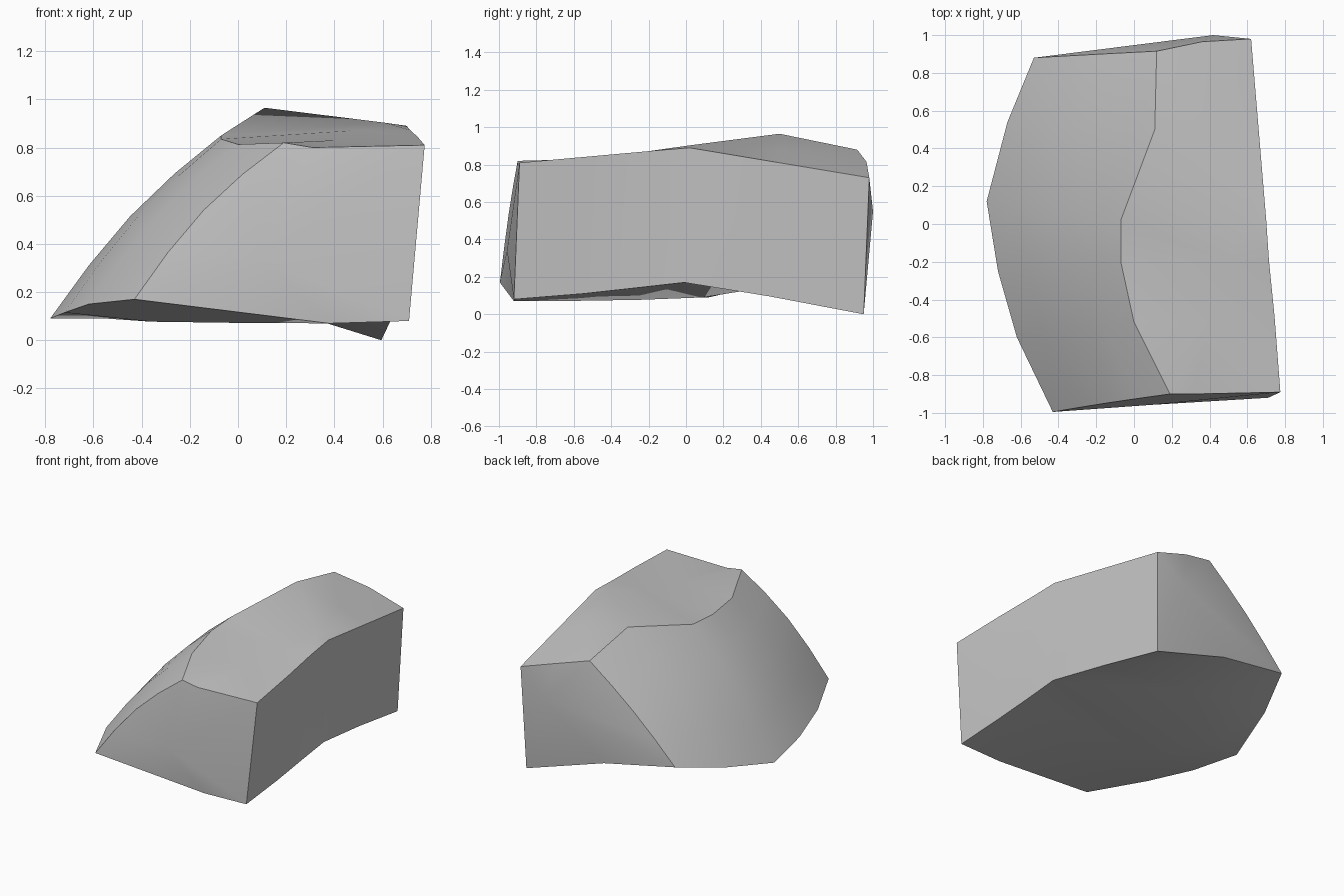
import bpy, bmesh, math
from mathutils import Vector

cube = bpy.data.objects.get("Cube")
if cube:
    bpy.data.objects.remove(cube)

# One flat stone colour
stone = bpy.data.materials.new("stone grey")
stone.use_nodes = True
grey = (0.56, 0.56, 0.56, 1)
stone.diffuse_color = grey
stone.node_tree.nodes["Principled BSDF"].inputs["Base Color"].default_value = grey

# Cross-sections from front to back: right foot, right shoulder, crown,
# ridge, left foot, keel, bulge of the sloping flank
stations = [
    ((.71, -.92, .08), (.775, -.89, .81), (.31, -.90, .80), (.19, -.90, .82),
     (-.43, -.995, .17), (.38, -.92, .07), .045),
    ((.70, -.55, .11), (.745, -.50, .845), (.40, -.52, .83), (0, -.52, .813),
     (-.62, -.60, .15), (0, -.57, .072), .04),
    ((.69, -.25, .143), (.715, -.20, .872), (.50, -.20, .872), (-.07, -.20, .835),
     (-.72, -.25, .115), (-.36, -.25, .077), .04),
    ((.685, -.01, .17), (.70, .02, .89), (.61, .02, .903), (-.07, .02, .85),
     (-.78, .12, .09), (-.55, .09, .09), .045),
    ((.64, .45, .095), (.66, .50, .81), (.45, .50, .875), (.11, .50, .965),
     (-.67, .54, .185), (-.10, .50, .155), .045),
    ((.595, .95, 0), (.62, .98, .73), (.36, .965, .815), (.12, .915, .88),
     (-.53, .88, .28), (0, .925, .185), .02),
]


def ring(bm, foot, shoulder, crown, ridge, left, keel, bulge):
    """Closed section with a rounded flank between ridge and left foot."""
    ridge, left = Vector(ridge), Vector(left)
    pts = [Vector(foot), Vector(shoulder), Vector(crown), ridge]
    for t in (.25, .5, .75):
        lift = Vector((-.5, 0, 1)) * bulge * math.sin(math.pi * t)
        pts.append(ridge.lerp(left, t) + lift)
    pts += [left, Vector(keel)]
    return [bm.verts.new(p) for p in pts]


def cap(bm, loop, centre):
    """Fan an end face around a slightly raised centre."""
    mid = bm.verts.new(centre)
    for a, b in zip(loop, loop[1:] + loop[:1]):
        bm.faces.new((a, b, mid))


# Loft the boulder
bm = bmesh.new()
rings = [ring(bm, *s) for s in stations]
for r, s in zip(rings, rings[1:]):
    n = len(r)
    for i in range(n):
        j = (i + 1) % n
        bm.faces.new((r[i], r[j], s[j], s[i]))
cap(bm, rings[0], (.10, -.957, .34))
cap(bm, rings[-1], (.42, 1.0, .55))
bmesh.ops.triangulate(bm, faces=bm.faces[:], quad_method='SHORT_EDGE')
bmesh.ops.recalc_face_normals(bm, faces=bm.faces[:])

mesh = bpy.data.meshes.new("boulder")
bm.to_mesh(mesh)
bm.free()
mesh.materials.append(stone)
boulder = bpy.data.objects.new("boulder", mesh)
bpy.context.collection.objects.link(boulder)

# Smooth faces, sharp ridges
bpy.ops.object.select_all(action='DESELECT')
boulder.select_set(True)
bpy.context.view_layer.objects.active = boulder
bpy.ops.object.shade_smooth_by_angle(angle=math.radians(30))
